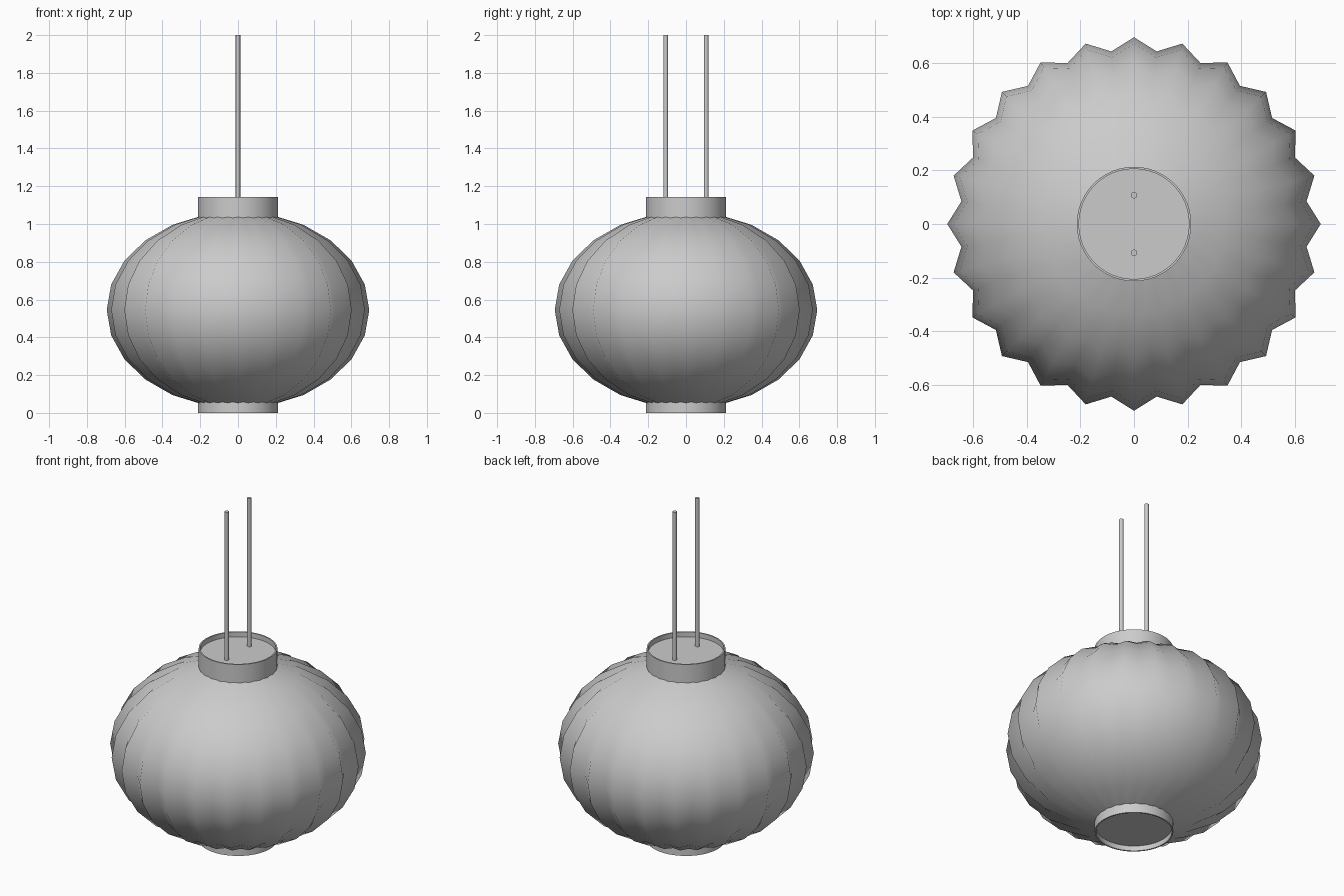
import bpy, bmesh, math

if "Cube" in bpy.data.objects:
    bpy.data.objects.remove(bpy.data.objects["Cube"])


def finish(name, bm, angle=30):
    bmesh.ops.recalc_face_normals(bm, faces=bm.faces)
    me = bpy.data.meshes.new(name)
    bm.to_mesh(me)
    bm.free()
    ob = bpy.data.objects.new(name, me)
    bpy.context.collection.objects.link(ob)
    bpy.ops.object.select_all(action='DESELECT')
    ob.select_set(True)
    bpy.context.view_layer.objects.active = ob
    bpy.ops.object.shade_smooth_by_angle(angle=math.radians(angle))
    return ob


def lathe(name, profile, segs, valley=1.0, closed=False, angle=30):
    """Revolve (r, z) points; every second column is scaled by valley."""
    bm = bmesh.new()
    rows = []
    for r, z in profile:
        if r < 1e-6:
            rows.append([bm.verts.new((0, 0, z))] * segs)
            continue
        row = []
        for i in range(segs):
            a = 2 * math.pi * i / segs
            k = r * (valley if i % 2 else 1)
            row.append(bm.verts.new((k * math.cos(a), k * math.sin(a), z)))
        rows.append(row)
    pairs = list(zip(rows, rows[1:])) + ([(rows[-1], rows[0])] if closed else [])
    for lo, hi in pairs:
        for i in range(segs):
            j = (i + 1) % segs
            quad = list(dict.fromkeys((lo[i], lo[j], hi[j], hi[i])))
            if len(quad) > 2:
                bm.faces.new(quad)
    return finish(name, bm, angle)


# Pleated paper body: squashed sphere with 24 ribs, ends hidden in the collars
body = [(0.695 * math.cos(math.radians(t)), 0.545 + 0.52 * math.sin(math.radians(t)))
        for t in range(-75, 76, 15)]
lathe("lantern_body", body, 48, valley=0.932, angle=80)

# Top collar: thin rim with a recessed lid
lathe("top_collar", [(0, 1.115), (0.205, 1.115), (0.205, 1.144), (0.213, 1.144),
                     (0.213, 1.03), (0, 1.03)], 48)

# Bottom collar: thin rim with a recessed base
lathe("bottom_collar", [(0, 0.03), (0.205, 0.03), (0.205, 0), (0.213, 0),
                        (0.213, 0.06), (0, 0.06)], 48)

# Two hanging rods
for name, y in (("front_rod", -0.107), ("back_rod", 0.107)):
    bm = bmesh.new()
    bmesh.ops.create_cone(bm, cap_ends=True, segments=16, radius1=0.012,
                          radius2=0.012, depth=0.89)
    bmesh.ops.translate(bm, verts=bm.verts, vec=(0, y, 1.555))
    finish(name, bm)
